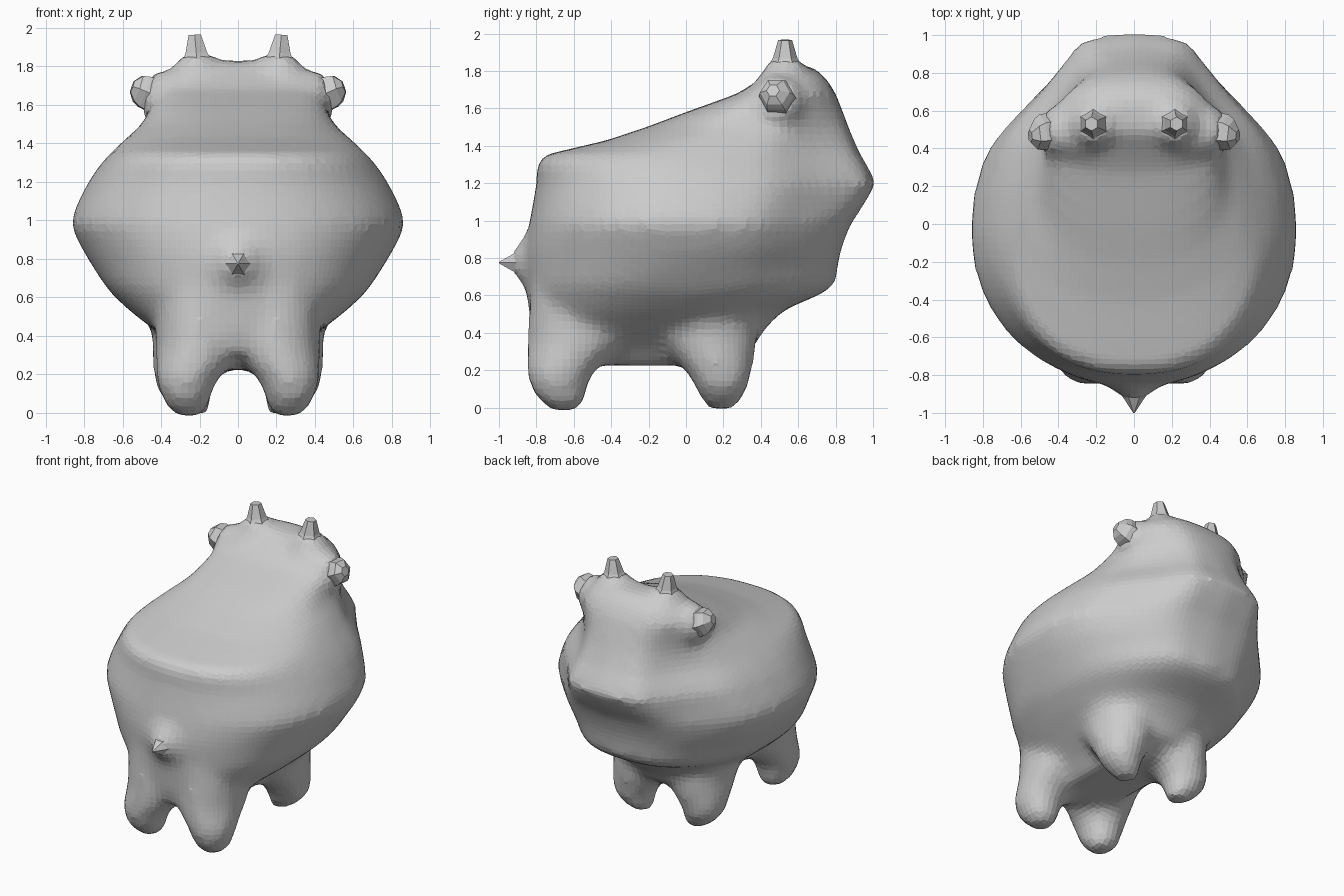
import bpy, bmesh
from math import cos, sin, pi
from mathutils import Vector


def loft(bm, rings):
    """Skin a list of equal-length point rings and cap both ends."""
    loops = [[bm.verts.new(p) for p in ring] for ring in rings]
    n = len(loops[0])
    for a, b in zip(loops, loops[1:]):
        for i in range(n):
            j = (i + 1) % n
            bm.faces.new((a[i], a[j], b[j], b[i]))
    bm.faces.new(loops[0][::-1])
    bm.faces.new(loops[-1])


def cone_rings(path, sides, flip=1):
    """Rings around a path of (centre, radius)."""
    path = [(Vector((flip * c[0], c[1], c[2])), r) for c, r in path]
    q = (path[-1][0] - path[0][0]).to_track_quat('Z', 'Y')
    return [[c + q @ Vector((r * cos(2 * pi * i / sides), r * sin(2 * pi * i / sides), 0))
             for i in range(sides)] for c, r in path]


def finish(bm, name):
    bmesh.ops.recalc_face_normals(bm, faces=bm.faces)
    me = bpy.data.meshes.new(name)
    bm.to_mesh(me)
    bm.free()
    ob = bpy.data.objects.new(name, me)
    bpy.context.collection.objects.link(ob)
    return ob


def tube(name, path, sides, mirror=True):
    bm = bmesh.new()
    loft(bm, cone_rings(path, sides))
    ob = finish(bm, name)
    if mirror:
        ob.modifiers.new("Mirror", 'MIRROR')
    return ob


# plan outline of the muzzle end: (distance forward, half width)
SNOUT = [(0, 1), (.2, .97), (.4, .9), (.5, .83), (.6, .72), (.7, .61),
         (.8, .51), (.9, .42), (.97, .33), (1, .0)]


def snout(t):
    for (a, u), (b, v) in zip(SNOUT, SNOUT[1:]):
        if t <= b:
            return u + (v - u) * (t - a) / (b - a)
    return 0


def body_slice(z, yb, yc, yf, w, n, m, seg=64):
    pts = []
    for i in range(seg):
        a = 2 * pi * (i + .5) / seg
        c, s = cos(a), sin(a)
        t, x = abs(s) ** (2 / n), abs(c) ** (2 / n)
        if s > 0:
            x = x * (1 - m) + snout(t) * m
        pts.append((w * x * (1 if c > 0 else -1), yc + t * ((yf if s > 0 else yb) - yc), z))
    return pts


# body and head: height, back, middle, front, half width, squareness, snout blend
SLICES = [
    (.225, -.58, -.2, .20, .20, 2.5, 0), (.32, -.80, -.2, .36, .29, 2.8, 0),
    (.42, -.83, -.2, .42, .42, 2.6, 0), (.52, -.84, -.15, .52, .55, 2.4, 0),
    (.61, -.85, -.1, .73, .65, 2.3, .2), (.66, -.85, -.1, .80, .69, 2.3, .3),
    (.75, -.86, -.05, .81, .75, 2.2, .4), (.85, -.86, 0, .83, .81, 2.2, .4),
    (.98, -.84, 0, .88, .875, 2.2, .6), (1.08, -.82, 0, .95, .84, 2.2, .9),
    (1.2, -.80, 0, 1.02, .78, 2.2, 1), (1.28, -.80, 0, .98, .725, 2.3, 1),
    (1.345, -.78, 0, .94, .67, 2.4, 1), (1.43, -.42, .1, .90, .58, 2.4, .8),
    (1.5, -.21, .25, .87, .50, 2.5, .6), (1.58, 0, .35, .84, .46, 2.6, .4),
    (1.68, .28, .5, .80, .43, 2.8, .3), (1.76, .4, .55, .75, .36, 2.8, .2),
    (1.83, .49, .57, .67, .2, 2.6, 0)]
bm = bmesh.new()
loft(bm, [body_slice(*s) for s in SLICES])

# four stubby legs flaring into the belly: x, y, z, x radius, y radius
REAR = [(.25, -.65, -.02, .06, .07), (.265, -.66, .03, .11, .12), (.27, -.68, .1, .135, .155),
        (.265, -.675, .18, .165, .175), (.23, -.64, .25, .20, .215),
        (.20, -.58, .35, .23, .27), (.20, -.56, .7, .23, .27)]
FRONT = [(.22, .19, -.01, .06, .07), (.25, .19, .04, .11, .11), (.28, .19, .11, .14, .145),
         (.27, .18, .18, .17, .17), (.24, .155, .25, .205, .21),
         (.23, .12, .35, .215, .26), (.25, .09, .7, .23, .27)]
for leg in (REAR, FRONT):
    for side in (1, -1):
        loft(bm, [[(side * (x + rx * cos(2 * pi * i / 16)), y + ry * sin(2 * pi * i / 16), z)
                   for i in range(16)] for x, y, z, rx, ry in leg])

# swellings at the roots of the tail, horns and ears
loft(bm, cone_rings([((0, -.7, .78), .25), ((0, -.84, .78), .17), ((0, -.89, .777), .10),
                     ((0, -.93, .775), .06)], 16))
for side in (1, -1):
    loft(bm, cone_rings([((.21, .53, 1.66), .17), ((.215, .53, 1.80), .125),
                         ((.22, .53, 1.87), .08)], 16, side))
    loft(bm, cone_rings([((.28, .50, 1.61), .20), ((.39, .49, 1.64), .15),
                         ((.48, .485, 1.665), .105)], 16, side))

body = finish(bm, "body")
rm = body.modifiers.new("Fuse", 'REMESH')
rm.mode = 'VOXEL'
rm.voxel_size = .04
sm = body.modifiers.new("Soften", 'SMOOTH')
sm.factor = .5
sm.iterations = 7

# faceted horn, ear and tail tips
tube("horn", [((.21, .53, 1.74), .14), ((.213, .53, 1.81), .10), ((.217, .53, 1.87), .065),
              ((.225, .53, 1.965), .037)], 6)
tube("ear", [((.34, .49, 1.62), .16), ((.44, .49, 1.65), .10), ((.49, .485, 1.67), .095),
             ((.52, .475, 1.685), .08), ((.55, .465, 1.695), .035)], 6)
tube("tail", [((0, -.82, .775), .13), ((0, -.88, .775), .085), ((0, -.93, .775), .05),
              ((0, -1.0, .775), .004)], 6, mirror=False)
